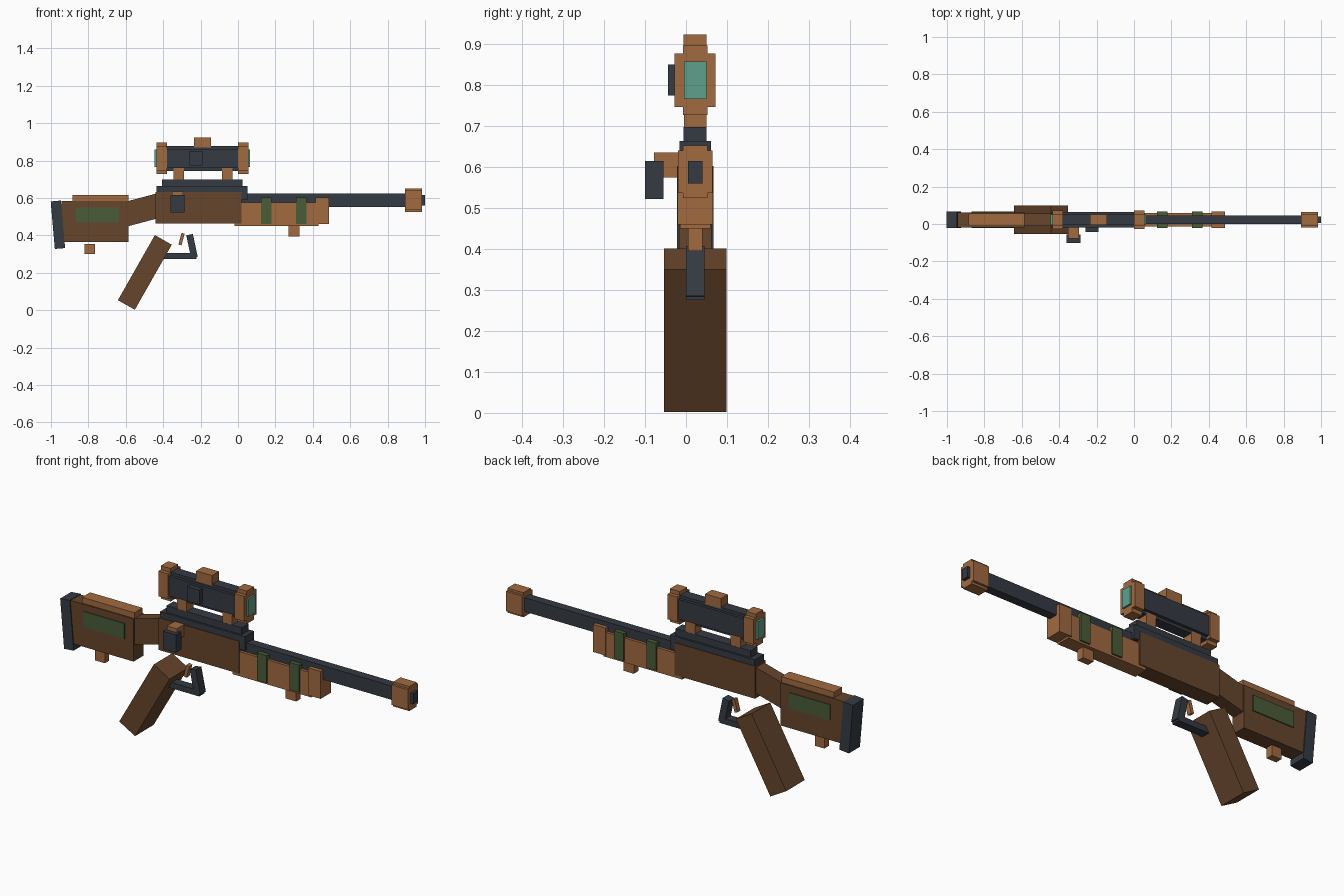
import bpy, bmesh
from math import radians
from mathutils import Matrix, Vector

cube = bpy.data.objects.get("Cube")
if cube:
    bpy.data.objects.remove(cube, do_unlink=True)

MID = 0.0225  # y of the long centre plane


def material(name, rgb):
    def linear(c):
        c /= 255
        return c / 12.92 if c <= 0.04045 else ((c + 0.055) / 1.055) ** 2.4
    colour = [linear(c) for c in rgb] + [1.0]
    mat = bpy.data.materials.new(name)
    mat.use_nodes = True
    mat.diffuse_color = colour
    mat.node_tree.nodes["Principled BSDF"].inputs["Base Color"].default_value = colour
    return mat


wood = material("dark wood", (102, 69, 44))
tan = material("tan leather", (161, 106, 64))
steel = material("blued steel", (53, 59, 67))
green = material("olive green", (74, 91, 56))
glass = material("teal glass", (95, 160, 140))


def finish(name, bm, mat):
    bmesh.ops.recalc_face_normals(bm, faces=bm.faces)
    mesh = bpy.data.meshes.new(name)
    bm.to_mesh(mesh)
    bm.free()
    mesh.materials.append(mat)
    obj = bpy.data.objects.new(name, mesh)
    bpy.context.collection.objects.link(obj)
    return obj


def block(name, mat, centre, size, tilt=0):
    """Box of the given size, leaning its top toward +x by tilt degrees."""
    bm = bmesh.new()
    bmesh.ops.create_cube(bm, size=1, matrix=Matrix.Diagonal((*size, 1)))
    obj = finish(name, bm, mat)
    obj.location = centre
    obj.rotation_euler.y = radians(tilt)
    return obj


def span(name, mat, x, z, width, y=MID):
    """Upright box from x and z ranges, with a width centred on y."""
    centre = (sum(x) / 2, y, sum(z) / 2)
    return block(name, mat, centre, (x[1] - x[0], width, z[1] - z[0]))


def stepped(name, mat, x, z, width, step):
    """Block along x whose cross-section has a notch in each corner."""
    h, w, mid_z = (z[1] - z[0]) / 2, width / 2, sum(z) / 2
    corner = [(w, h - step), (w - step, h - step), (w - step, h)]
    ring = []
    for sy, sz in ((1, 1), (-1, 1), (-1, -1), (1, -1)):
        pts = corner if sy == sz else corner[::-1]
        ring += [(sy * py, sz * pz) for py, pz in pts]
    bm = bmesh.new()
    face = bm.faces.new([bm.verts.new((x[0], MID + py, mid_z + pz)) for py, pz in ring])
    ext = bmesh.ops.extrude_face_region(bm, geom=[face])
    moved = [v for v in ext["geom"] if isinstance(v, bmesh.types.BMVert)]
    bmesh.ops.translate(bm, verts=moved, vec=Vector((x[1] - x[0], 0, 0)))
    return finish(name, bm, mat)


# Shoulder stock
block("butt_plate", steel, (-0.963, MID, 0.457), (0.055, 0.09, 0.255), -5)
span("stock", wood, (-0.945, -0.585), (0.365, 0.585), 0.08)
span("cheek_pad", tan, (-0.885, -0.585), (0.58, 0.615), 0.066)
span("stock_stub", tan, (-0.82, -0.765), (0.3, 0.355), 0.036)
for side, name in ((-1, "right"), (1, "left")):
    span("stock_panel_" + name, green, (-0.87, -0.635), (0.47, 0.55), 0.008,
         MID + side * 0.041)
block("stock_neck", wood, (-0.51, MID, 0.537), (0.2, 0.066, 0.13), -15)

# Receiver and rails
span("receiver", wood, (-0.44, 0.02), (0.465, 0.632), 0.084)
span("lower_rail", steel, (-0.435, 0.05), (0.59, 0.663), 0.076)
span("upper_rail", steel, (-0.405, 0.025), (0.66, 0.698), 0.056)
span("bolt_arm", tan, (-0.352, -0.295), (0.575, 0.635), 0.07, -0.043)
span("bolt_handle", steel, (-0.36, -0.285), (0.522, 0.615), 0.045, -0.078)

# Grip, trigger and guard
block("grip", wood, (-0.498, MID, 0.202), (0.104, 0.152, 0.4), 29.6)
span("guard_bottom", steel, (-0.41, -0.222), (0.275, 0.305), 0.045)
block("guard_front", steel, (-0.246, MID, 0.343), (0.036, 0.045, 0.125), -12)
block("trigger", tan, (-0.302, MID, 0.38), (0.017, 0.025, 0.065), 15)

# Barrel and forestock
span("barrel", steel, (0.02, 0.95), (0.552, 0.624), 0.045)
stepped("muzzle", tan, (0.893, 0.985), (0.525, 0.652), 0.084, 0.012)
span("muzzle_bore", steel, (0.95, 1.0), (0.56, 0.615), 0.036)
span("forestock", tan, (-0.02, 0.43), (0.45, 0.577), 0.074)
span("forestock_cap", tan, (0.415, 0.487), (0.46, 0.602), 0.086)
span("forestock_stub", tan, (0.27, 0.33), (0.395, 0.455), 0.036)
for name, x in (("rear", 0.152), ("front", 0.337)):
    span("strap_" + name, green, (x - 0.028, x + 0.028), (0.46, 0.602), 0.09)

# Scope
stepped("scope_tube", steel, (-0.39, 0.01), (0.745, 0.877), 0.084, 0.015)
for name, cap, lens, mount in (("rear", -0.408, -0.44, -0.318), ("front", 0.027, 0.058, -0.058)):
    ring = stepped("scope_cap_" + name, tan, (cap - 0.028, cap + 0.028), (0.727, 0.897), 0.1, 0.02)
    span("scope_lens_" + name, glass, (lens - 0.006, lens + 0.006), (0.766, 0.858), 0.055)
    span("scope_mount_" + name, tan, (mount - 0.028, mount + 0.028), (0.697, 0.76), 0.055)
span("scope_top_knob", tan, (-0.235, -0.145), (0.87, 0.923), 0.056)
span("scope_side_knob", steel, (-0.26, -0.19), (0.775, 0.85), 0.03, -0.029)
